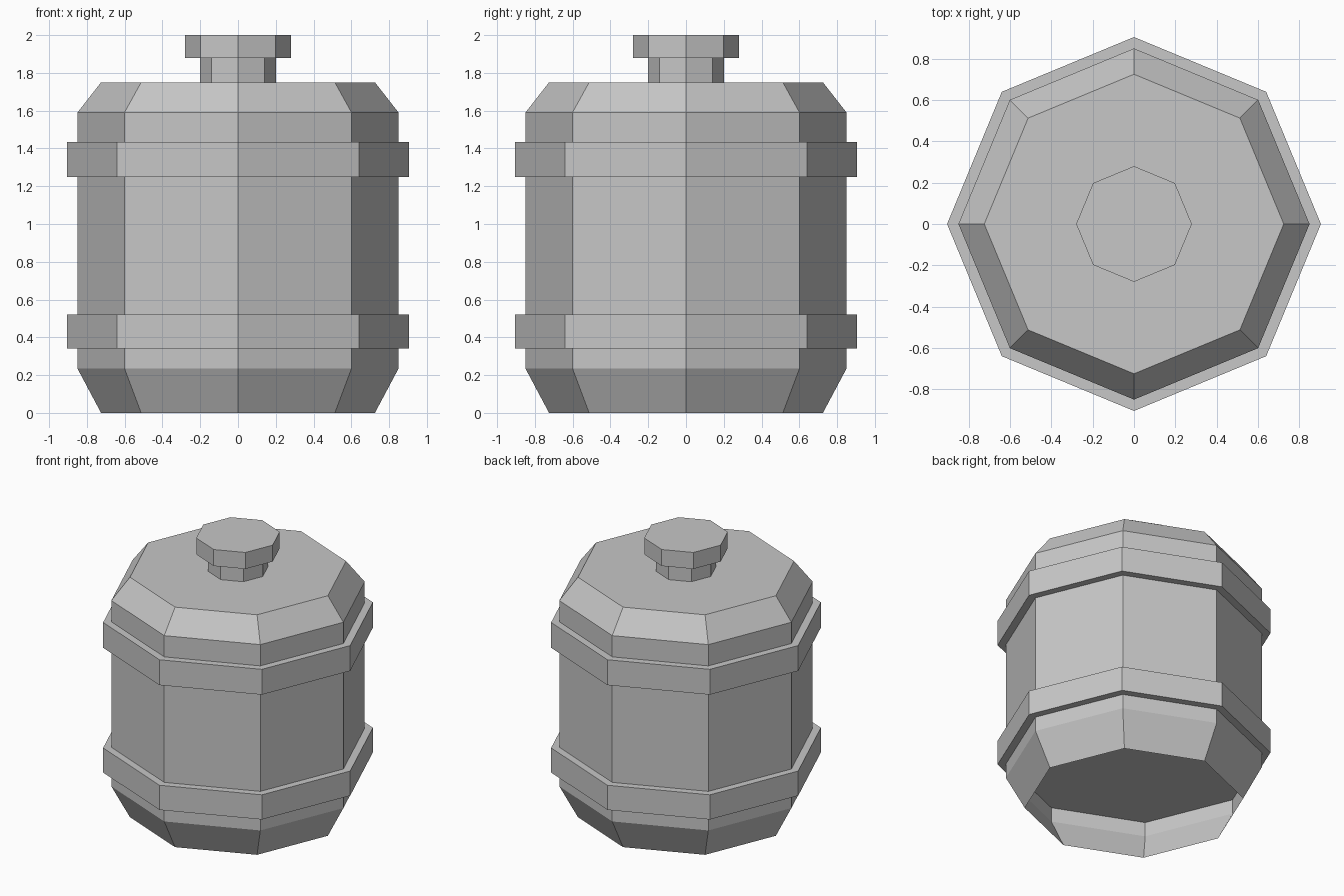
import bpy
import bmesh
from math import cos, sin, pi

cube = bpy.data.objects.get("Cube")
if cube:
    bpy.data.objects.remove(cube, do_unlink=True)

SIDES = 8

grey = bpy.data.materials.new("plain_grey")
grey.use_nodes = True
colour = (0.57, 0.57, 0.57, 1)
grey.diffuse_color = colour
grey.node_tree.nodes["Principled BSDF"].inputs["Base Color"].default_value = colour


def octagonal_part(name, profile, cap_bottom=True):
    """Loft a stack of octagons given as (radius, height), flat shaded."""
    bm = bmesh.new()
    rings = [[bm.verts.new((r * cos(2 * pi * i / SIDES), r * sin(2 * pi * i / SIDES), z))
              for i in range(SIDES)] for r, z in profile]
    for low, high in zip(rings, rings[1:]):
        for i in range(SIDES):
            j = (i + 1) % SIDES
            bm.faces.new((low[i], low[j], high[j], high[i]))
    bm.faces.new(rings[-1])
    if cap_bottom:
        bm.faces.new(rings[0][::-1])
    mesh = bpy.data.meshes.new(name)
    bm.to_mesh(mesh)
    bm.free()
    mesh.materials.append(grey)
    obj = bpy.data.objects.new(name, mesh)
    bpy.context.collection.objects.link(obj)
    return obj


# Barrel shell, tapered at both ends and open underneath
octagonal_part("barrel_body",
               [(0.725, 0), (0.85, 0.235), (0.85, 1.59), (0.725, 1.75)],
               cap_bottom=False)

# Solid bands; the lower one closes off the hollow base
for name, low, high in (("lower_band", 0.34, 0.52), ("upper_band", 1.25, 1.435)):
    octagonal_part(name, [(0.905, low), (0.905, high)])

# Stopper on top
octagonal_part("stopper_neck", [(0.2, 1.75), (0.2, 1.88)])
octagonal_part("stopper_cap", [(0.28, 1.88), (0.28, 2.0)])
